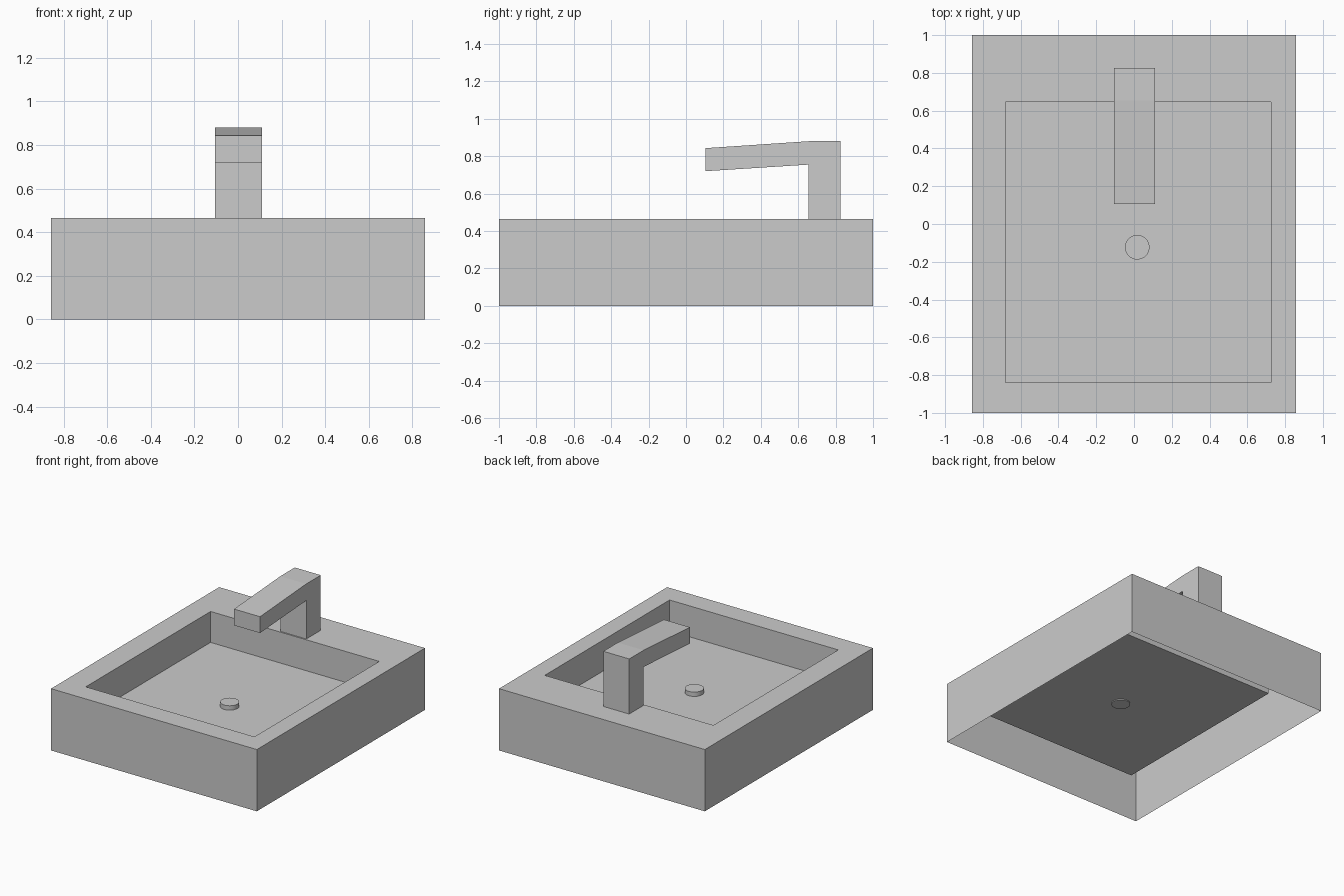
import bpy, bmesh

if "Cube" in bpy.data.objects:
    bpy.data.objects.remove(bpy.data.objects["Cube"])


def make_object(name, bm):
    bmesh.ops.recalc_face_normals(bm, faces=bm.faces)
    mesh = bpy.data.meshes.new(name)
    bm.to_mesh(mesh)
    bm.free()
    obj = bpy.data.objects.new(name, mesh)
    bpy.context.collection.objects.link(obj)
    return obj


def rect(bm, x0, x1, y0, y1, z):
    return [bm.verts.new((x, y, z)) for x, y in ((x0, y0), (x1, y0), (x1, y1), (x0, y1))]


TOP, FLOOR = 0.465, 0.232
OUTER = (-0.857, 0.857, -1.0, 1.0)
INNER = (-0.68, 0.725, -0.84, 0.645)

# Basin: open-bottomed shell made of outer wall, rim, inner wall and floor
bm = bmesh.new()
rings = [rect(bm, *OUTER, 0), rect(bm, *OUTER, TOP), rect(bm, *INNER, TOP), rect(bm, *INNER, FLOOR)]
for a, b in zip(rings, rings[1:]):
    for i in range(4):
        j = (i + 1) % 4
        bm.faces.new((a[i], a[j], b[j], b[i]))
bm.faces.new(rings[-1])
basin = make_object("basin", bm)

# Tap: side profile (y, z) extruded across x
profile = [(0.827, TOP), (0.827, 0.88), (0.655, 0.88), (0.105, 0.843),
           (0.105, 0.72), (0.655, 0.755), (0.655, TOP)]
bm = bmesh.new()
side = bm.faces.new([bm.verts.new((-0.106, y, z)) for y, z in profile])
ext = bmesh.ops.extrude_face_region(bm, geom=[side], use_keep_orig=True)
bmesh.ops.translate(bm, vec=(0.216, 0, 0),
                    verts=[v for v in ext["geom"] if isinstance(v, bmesh.types.BMVert)])
make_object("tap", bm)

# Drain plug: low disc sitting in the basin floor
bpy.ops.mesh.primitive_cylinder_add(vertices=32, radius=0.065, depth=0.04,
                                    location=(0.017, -0.123, 0.245))
drain = bpy.context.object
drain.name = "drain_plug"
bpy.ops.object.shade_smooth_by_angle()
